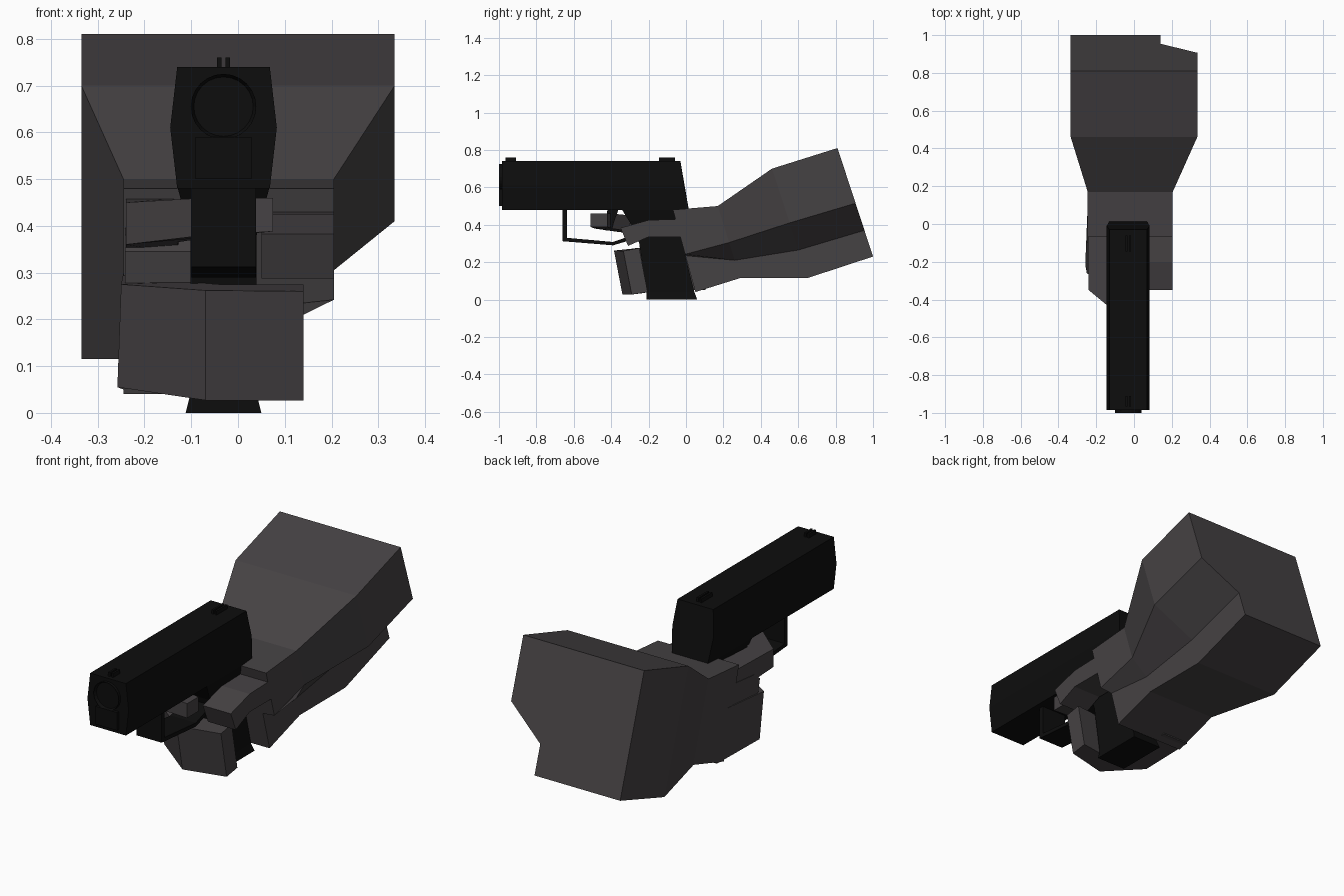
import bpy, bmesh, math
from mathutils import Matrix

if "Cube" in bpy.data.objects:
    bpy.data.objects.remove(bpy.data.objects["Cube"])


def material(name, rgb):
    m = bpy.data.materials.new(name)
    m.diffuse_color = (*rgb, 1)
    m.use_nodes = True
    m.node_tree.nodes["Principled BSDF"].inputs["Base Color"].default_value = m.diffuse_color
    return m


SKIN = material("dark_grey", (0.06, 0.054, 0.057))
METAL = material("black", (0.004, 0.004, 0.004))
CX = -0.031  # centre line of the pistol


def finish(bm, name, mat):
    bmesh.ops.recalc_face_normals(bm, faces=bm.faces)
    me = bpy.data.meshes.new(name)
    bm.to_mesh(me)
    bm.free()
    me.materials.append(mat)
    ob = bpy.data.objects.new(name, me)
    bpy.context.collection.objects.link(ob)
    return ob


def loft(name, rings, mat):
    """Skin a row of equal-length closed rings and cap both ends."""
    bm = bmesh.new()
    vs = [[bm.verts.new(p) for p in r] for r in rings]
    n = len(vs[0])
    for a, b in zip(vs, vs[1:]):
        for i in range(n):
            bm.faces.new((a[i], a[(i + 1) % n], b[(i + 1) % n], b[i]))
    bm.faces.new(vs[0])
    bm.faces.new(vs[-1])
    return finish(bm, name, mat)


def box(name, x0, x1, y0, y1, z0, z1, mat):
    return loft(name, [[(x0, y0, z), (x1, y0, z), (x1, y1, z), (x0, y1, z)] for z in (z0, z1)], mat)


def side_profile(name, pts, x0, x1, mat):
    return loft(name, [[(x, y, z) for y, z in pts] for x in (x0, x1)], mat)


# Slide: six-sided section, slanted rear face
section = [(0.099, 0.74, -0.03), (0.114, 0.61, -0.01), (0.099, 0.48, 0.015)]
ring = [(s, z, b) for s, z, b in section] + [(-s, z, b) for s, z, b in reversed(section)]
loft("slide", [[(CX + s, -0.985, z) for s, z, b in ring],
               [(CX + s, b, z) for s, z, b in ring]], METAL)

# Muzzle with a recessed bore
bm = bmesh.new()
bmesh.ops.create_cone(bm, cap_ends=True, segments=24, radius1=0.07, radius2=0.07, depth=0.05,
                      matrix=Matrix.Translation((CX, -0.975, 0.655)) @ Matrix.Rotation(math.pi / 2, 4, 'X'))
bm.normal_update()
front = [f for f in bm.faces if f.normal.y < -0.9]
bmesh.ops.inset_region(bm, faces=front, thickness=0.015)
for v in front[0].verts:
    v.co.y += 0.035
finish(bm, "muzzle", METAL)
box("guide_rod_cap", CX - 0.06, CX + 0.06, -1.0, -0.97, 0.50, 0.59, METAL)

# Sights
for label, y0, y1 in (("front", -0.965, -0.91), ("rear", -0.145, -0.06)):
    for side, s in (("left", -1), ("right", 1)):
        box(f"{label}_sight_{side}", *sorted((CX + s * 0.004, CX + s * 0.014)), y0, y1, 0.73, 0.76, METAL)

# Frame and grip, lofted upward from the flared foot
grip = [(0.0, -0.21, 0.06, 0.081), (0.04, -0.21, 0.045, 0.071), (0.30, -0.25, -0.02, 0.071),
        (0.38, -0.28, -0.03, 0.071), (0.485, -0.345, 0.01, 0.099)]
loft("grip", [[(CX - w, a, z), (CX + w, a, z), (CX + w, b, z), (CX - w, b, z)]
              for z, a, b, w in grip], METAL)

# Trigger guard and trigger
guard = [(-0.66, 0.485), (-0.66, 0.312), (-0.39, 0.29), (-0.24, 0.335),
         (-0.24, 0.36), (-0.39, 0.308), (-0.637, 0.33), (-0.637, 0.485)]
side_profile("trigger_guard", guard, CX - 0.07, CX + 0.07, METAL)
side_profile("trigger", [(-0.42, 0.485), (-0.43, 0.37), (-0.40, 0.37), (-0.36, 0.485)],
             CX - 0.02, CX + 0.02, METAL)


# Palm heel, wrist and forearm: notched sections on tilted planes
def arm_section(top, bottom, left, right, low_right, z_upper, z_lower):
    def pt(x, z):
        t = (top[1] - z) / (top[1] - bottom[1])
        return (x, top[0] + t * (bottom[0] - top[0]), z)
    return [pt(left, top[1]), pt(right, top[1]), pt(right, z_upper),
            pt(low_right, z_lower), pt(low_right, bottom[1]), pt(left, bottom[1])]


loft("hand_and_forearm", [
    arm_section((-0.07, 0.48), (0.05, 0.04), -0.245, 0.205, 0.14, 0.242, 0.235),
    arm_section((0.17, 0.50), (0.29, 0.115), -0.245, 0.205, 0.14, 0.305, 0.21),
    arm_section((0.46, 0.70), (0.65, 0.115), -0.335, 0.335, 0.14, 0.41, 0.265),
    arm_section((0.81, 0.81), (1.0, 0.23), -0.335, 0.335, 0.14, 0.515, 0.37)], SKIN)

# Thumb along the near side of the frame
side_profile("thumb", [(0.05, 0.44), (-0.04, 0.43), (-0.20, 0.425), (-0.35, 0.383),
                       (-0.31, 0.287), (-0.20, 0.335), (-0.03, 0.335), (0.05, 0.30)],
             0.05, 0.205, SKIN)

# Index finger reaching round through the guard: x, y, z bottom, z top
index = [(-0.24, 0.05, 0.34, 0.46), (-0.24, -0.35, 0.36, 0.45), (-0.07, -0.49, 0.38, 0.46),
         (0.075, -0.51, 0.388, 0.46), (0.075, -0.42, 0.388, 0.46), (-0.03, -0.40, 0.38, 0.46),
         (-0.13, -0.30, 0.365, 0.45), (-0.12, 0.05, 0.34, 0.46)]
loft("index_finger", [[(x, y, a) for x, y, a, b in index],
                      [(x, y, b) for x, y, a, b in index]], SKIN)

# Lower fingers wrapped round the grip as one block
wrap = [(-0.245, 0.06, 0.05, 0.30), (-0.25, -0.26, 0.055, 0.275), (-0.07, -0.385, 0.027, 0.262),
        (0.14, -0.335, 0.027, 0.26), (0.14, -0.25, 0.04, 0.275), (-0.04, -0.27, 0.035, 0.275),
        (-0.105, -0.22, 0.05, 0.28), (-0.10, 0.06, 0.05, 0.30)]
loft("lower_fingers", [[(x - 0.008 * (i == 1), y + 0.045, a) for i, (x, y, a, b) in enumerate(wrap)],
                       [(x, y, b) for x, y, a, b in wrap]], SKIN)

# Palm side joining the fingers to the heel
side_profile("palm_side", [(0.04, 0.25), (-0.22, 0.25), (-0.24, 0.345), (-0.20, 0.38), (0.0, 0.40)],
             -0.242, -0.10, SKIN)
